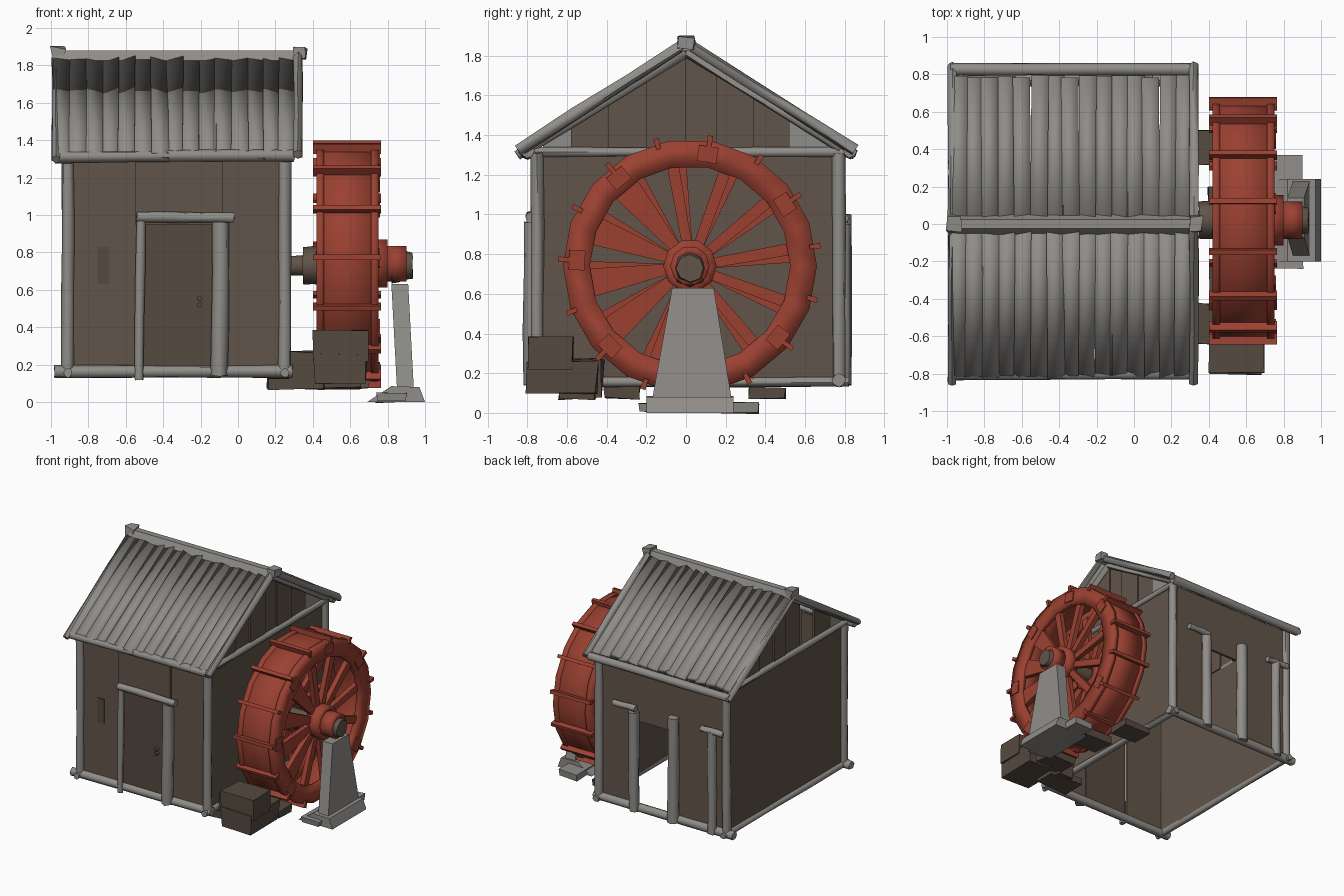
import bpy, bmesh, math, random
from mathutils import Vector, Matrix

random.seed(4)
if "Cube" in bpy.data.objects:
    bpy.data.objects.remove(bpy.data.objects["Cube"])


def material(name, rgb):
    m = bpy.data.materials.new(name)
    m.use_nodes = True
    m.diffuse_color = (*rgb, 1)
    m.node_tree.nodes["Principled BSDF"].inputs["Base Color"].default_value = (*rgb, 1)
    return m


GREY = material("weathered grey wood", (0.28, 0.268, 0.25))
BROWN = material("brown boards", (0.122, 0.09, 0.067))
DARK = material("dark brown wood", (0.09, 0.068, 0.051))
RED = material("red paint", (0.33, 0.053, 0.031))


def finish(name, bm, mat, smooth_angle=0):
    """Make the object; edges sharper than smooth_angle (degrees) stay sharp."""
    bmesh.ops.recalc_face_normals(bm, faces=bm.faces)
    me = bpy.data.meshes.new(name)
    bm.to_mesh(me)
    bm.free()
    me.materials.append(mat)
    ob = bpy.data.objects.new(name, me)
    bpy.context.collection.objects.link(ob)
    if smooth_angle:
        bpy.ops.object.select_all(action='DESELECT')
        ob.select_set(True)
        bpy.context.view_layer.objects.active = ob
        bpy.ops.object.shade_smooth_by_angle(angle=math.radians(smooth_angle))


def prism(name, profile, start, end, mat, axis='x'):
    """Extrude a 2D profile: (y, z) along x, or (x, z) along y."""
    bm = bmesh.new()
    place = (lambda p, t: (t, *p)) if axis == 'x' else (lambda p, t: (p[0], t, p[1]))
    face = bm.faces.new([bm.verts.new(place(p, start)) for p in profile])
    moved = bmesh.ops.extrude_face_region(bm, geom=[face])['geom']
    shift = Vector(place((0, 0), end - start))
    bmesh.ops.translate(bm, verts=[v for v in moved if isinstance(v, bmesh.types.BMVert)], vec=shift)
    finish(name, bm, mat)


def box(name, x, y, z, mat, jitter=0.0):
    bm = bmesh.new()
    bmesh.ops.create_cube(bm, size=1)
    lo, hi = Vector((x[0], y[0], z[0])), Vector((x[1], y[1], z[1]))
    for v in bm.verts:
        v.co = Vector([lo[i] + (v.co[i] + 0.5) * (hi[i] - lo[i]) + random.uniform(-jitter, jitter)
                       for i in range(3)])
    finish(name, bm, mat)


def pole(name, a, b, r, mat=GREY, r2=None, sides=8, wobble=0.004):
    """Rough log between two points, with a slightly uneven waist."""
    a, b = Vector(a), Vector(b)
    d = b - a
    bm = bmesh.new()
    bmesh.ops.create_cone(bm, cap_ends=True, segments=sides, radius1=r,
                          radius2=r if r2 is None else r2, depth=d.length)
    long_edges = [e for e in bm.edges if abs(e.verts[0].co.z - e.verts[1].co.z) > d.length / 2]
    bmesh.ops.subdivide_edges(bm, edges=long_edges, cuts=2)
    for v in bm.verts:
        v.co += Vector([random.uniform(-wobble, wobble) for _ in range(3)])
    bm.transform(Matrix.Translation((a + b) / 2) @ d.to_track_quat('Z', 'Y').to_matrix().to_4x4())
    finish(name, bm, mat, 60)


# House dimensions
X0, X1, Y0, Y1 = -0.91, 0.25, -0.75, 0.77
BASE, EAVE, RIDGE = 0.16, 1.31, 1.86
T = 0.02

# Walls: open underneath, doorway at the back
box("right_wall", (X1 - T, X1), (Y0, Y1), (BASE, EAVE), BROWN)
box("left_wall", (X0, X0 + T), (Y0, Y1), (BASE, EAVE), BROWN)
box("front_panel_left", (X0, -0.54), (Y0, Y0 + T), (BASE, EAVE), BROWN)
box("front_panel_over_door", (-0.55, -0.08), (Y0 - 0.02, Y0), (0.95, EAVE), BROWN)
box("front_panel_right", (-0.1, X1), (Y0, Y0 + T), (BASE, EAVE), BROWN)
box("front_door", (-0.52, -0.12), (Y0 - 0.005, Y0 + T), (BASE - 0.02, 0.97), DARK)
box("back_panel_right", (-0.08, X1), (Y1 - T, Y1), (BASE, EAVE), BROWN)
box("back_panel_over_door", (-0.46, -0.06), (Y1 - T, Y1), (0.87, EAVE), BROWN)
box("back_panel_left", (X0, -0.44), (Y1 - T, Y1), (BASE, EAVE), BROWN)
box("window_slit", (-0.75, -0.69), (Y0 - 0.008, Y0 + 0.001), (0.63, 0.83), DARK)
for z in (0.52, 0.555):
    pole("door_knob", (-0.205, Y0, z), (-0.205, Y0 - 0.035, z), 0.014, DARK, wobble=0)

# Timber frame
for x in (X0, X1):
    for y in (Y0, Y1):
        pole("corner_post", (x, y, 0.15), (x, y, EAVE), 0.033)
    pole("side_sill", (x, Y0 - 0.05, 0.155), (x, Y1 + 0.05, 0.155), 0.025)
    pole("tie_beam", (x, Y0 - 0.03, 1.315), (x, Y1 + 0.03, 1.315), 0.024)
for y in (Y0, Y1):
    pole("long_sill", (-0.98, y, 0.16), (0.29, y, 0.165), 0.034)
for y in (-0.8, 0.825):
    pole("eave_beam", (-0.98, y, 1.31), (0.3, y, 1.32), 0.033)

# Door frames, front and back
pole("door_post", (-0.53, Y0 - 0.025, 0.12), (-0.52, Y0 - 0.025, 0.99), 0.024)
pole("door_post", (-0.1, Y0 - 0.025, 0.14), (-0.09, Y0 - 0.025, 0.96), 0.045)
pole("door_lintel", (-0.54, Y0 - 0.03, 0.99), (-0.02, Y0 - 0.03, 0.985), 0.028)
for x, r, top in ((-0.08, 0.04, 0.95), (-0.44, 0.045, 1.0), (-0.79, 0.035, 0.98)):
    pole("back_post", (x, Y1 + 0.02, 0.14), (x, Y1 + 0.02, top), r)
for x in (0.0, -0.8):
    pole("back_lintel", (x - 0.1, Y1 + 0.025, 0.98), (x + 0.1, Y1 + 0.025, 0.98), 0.025)


# Gable boards with tops cut to the roof pitch, grey ones outermost
def roof_z(y):
    return RIDGE - 0.03 - abs(y) * 0.64


edges = [-0.72, -0.58, -0.39, -0.2, 0.0, 0.15, 0.34, 0.52, 0.72]
for x in (X0, X1 - 0.03):
    for i, (a, b) in enumerate(zip(edges, edges[1:])):
        if x == X0 and i == 2:
            continue  # missing board
        step = 0.012 * (i % 2)
        low = [(a, EAVE), (b, EAVE)]
        top = [(b, roof_z(b)), (a, roof_z(a))]
        prism("gable_board", low + top, x + step, x + step + T,
              GREY if i in (0, len(edges) - 2) else BROWN)

# Roof planks, uneven in skew and roll, with softly rounded faces
COUNT = 15
for side, low in ((-1, 0.82), (1, 0.79)):
    for i in range(COUNT):
        w = 1.29 / COUNT
        x = -0.985 + i * w
        skew = random.uniform(-0.008, 0.008)
        roll = random.uniform(-0.022, 0.022)
        bm = bmesh.new()
        bmesh.ops.create_cube(bm, size=1)
        for v in bm.verts:
            t = v.co.y + 0.5
            y = 0.02 + (low - 0.02 + skew) * t
            px = x + (v.co.x + 0.5) * (w + 0.006) + skew * t
            pz = RIDGE - 0.01 - y * 0.64 + v.co.z * 0.03 + roll * v.co.x
            v.co = (px, side * y, pz + random.uniform(-0.006, 0.006))
        finish("roof_plank", bm, GREY, 180)

# Ridge cap and rake beams
prism("ridge_beam", [(-0.055, 1.825), (-0.025, 1.88), (0.025, 1.88), (0.05, 1.825)], -0.99, 0.34, GREY)
for x in (-0.97, 0.325):
    box("ridge_end", (x - 0.025, x + 0.04), (-0.045, 0.045), (1.84, 1.895), GREY, 0.012)
for side in (-1, 1):
    pole("right_rake_beam", (0.32, side * 0.85, 1.325), (0.32, 0, 1.865), 0.028, sides=6)
    pole("left_rake_beam", (-0.972, side * 0.85, 1.30), (-0.972, 0, 1.835), 0.024, sides=6)
    for x in (-0.91, 0.26):
        pole("rafter", (x, side * 0.78, 1.335), (x, 0, 1.815), 0.022, sides=6)

# Water wheel, turning around the x axis
CY, CZ = 0.02, 0.74


def ring(name, x0, x1, inner, outer, sides=18):
    bm = bmesh.new()
    loops = []
    for x, r in ((x0, inner), (x0, outer), (x1, outer), (x1, inner)):
        loops.append([bm.verts.new((x, CY + r * math.cos(k * math.tau / sides),
                                    CZ + r * math.sin(k * math.tau / sides))) for k in range(sides)])
    for j in range(4):
        for k in range(sides):
            p, q, m = loops[j], loops[(j + 1) % 4], (k + 1) % sides
            bm.faces.new((p[k], p[m], q[m], q[k]))
    finish(name, bm, RED, 100)


def radial(name, angle, x, r0, r1, w0, w1, twist=0.0):
    """Tapered board running outward from the axle."""
    c, s = math.cos(angle), math.sin(angle)
    pts = [(r0, -w0), (r1, -w1 + twist), (r1, w1 + twist), (r0, w0)]
    prism(name, [(CY + r * c - t * s, CZ + r * s + t * c) for r, t in pts], x[0], x[1], RED)


ring("wheel_rim_outer", 0.71, 0.75, 0.505, 0.64)
ring("wheel_rim_inner", 0.42, 0.46, 0.505, 0.64)
ring("wheel_drum", 0.43, 0.74, 0.6, 0.63)
ring("wheel_hub", 0.69, 0.8, 0.07, 0.135, 10)
ring("wheel_hub_nose", 0.8, 0.9, 0.06, 0.1, 10)
ring("wheel_hub_inner", 0.42, 0.5, 0.07, 0.135, 10)
for k in range(12):
    a = (k + 0.25) * math.tau / 12
    wide = 0.075 if math.cos(a) < -0.4 else 0.03
    radial("outer_spoke", a, (0.69, 0.73), 0.1, 0.53, 0.025, wide, 0.02)
    radial("inner_spoke", a, (0.44, 0.48), 0.1, 0.53, 0.025, wide, -0.02)
for k in range(15):
    a = math.radians(9) + k * math.tau / 15
    radial("paddle", a, (0.4, 0.765), 0.61, 0.665, 0.011, 0.014)
    if k % 2:
        radial("rim_block", a, (0.74, 0.758), 0.53, 0.61, 0.05, 0.05)

# Axle and bearing
pole("axle", (0.23, CY, CZ - 0.01), (0.92, CY, CZ - 0.01), 0.055, BROWN)
pole("axle_collar", (0.345, CY, CZ - 0.01), (0.42, CY, CZ - 0.01), 0.1, BROWN)
pole("axle_cap", (0.82, CY, 0.73), (0.935, CY, 0.73), 0.095, BROWN, 0.07)

# Bearing stand on its footing
stand = [(-0.17, 0.07), (0.23, 0.07), (0.14, 0.63), (-0.07, 0.63)]
bm = bmesh.new()
faces = [[bm.verts.new((x + (0.03 if z < 0.3 else 0), y, z)) for y, z in stand] for x in (0.82, 0.91)]
bm.faces.new(faces[0])
bm.faces.new(faces[1])
for i in range(4):
    j = (i + 1) % 4
    bm.faces.new((faces[0][i], faces[0][j], faces[1][j], faces[1][i]))
finish("bearing_stand", bm, GREY)
prism("stand_footing", [(0.69, 0), (1.0, 0), (0.97, 0.08), (0.82, 0.085)], -0.2, 0.24, GREY, 'y')
box("footing_slab", (0.74, 0.9), (-0.24, 0.37), (0, 0.05), GREY, 0.008)

# Crates, stones and boards beside the wheel
box("large_crate", (0.4, 0.7), (-0.8, -0.57), (0.22, 0.385), DARK, 0.006)
box("crate_below", (0.41, 0.69), (-0.8, -0.45), (0.1, 0.26), DARK, 0.01)
box("side_crate", (0.27, 0.41), (-0.64, -0.42), (0.08, 0.27), DARK, 0.01)
for x, y, w in ((0.26, -0.55, 0.2), (0.5, -0.32, 0.16), (0.36, 0.41, 0.14), (0.5, 0.1, 0.2)):
    box("loose_board", (x - 0.1, x + w), (y - 0.09, y + 0.09), (0.07, 0.125), DARK, 0.01)
